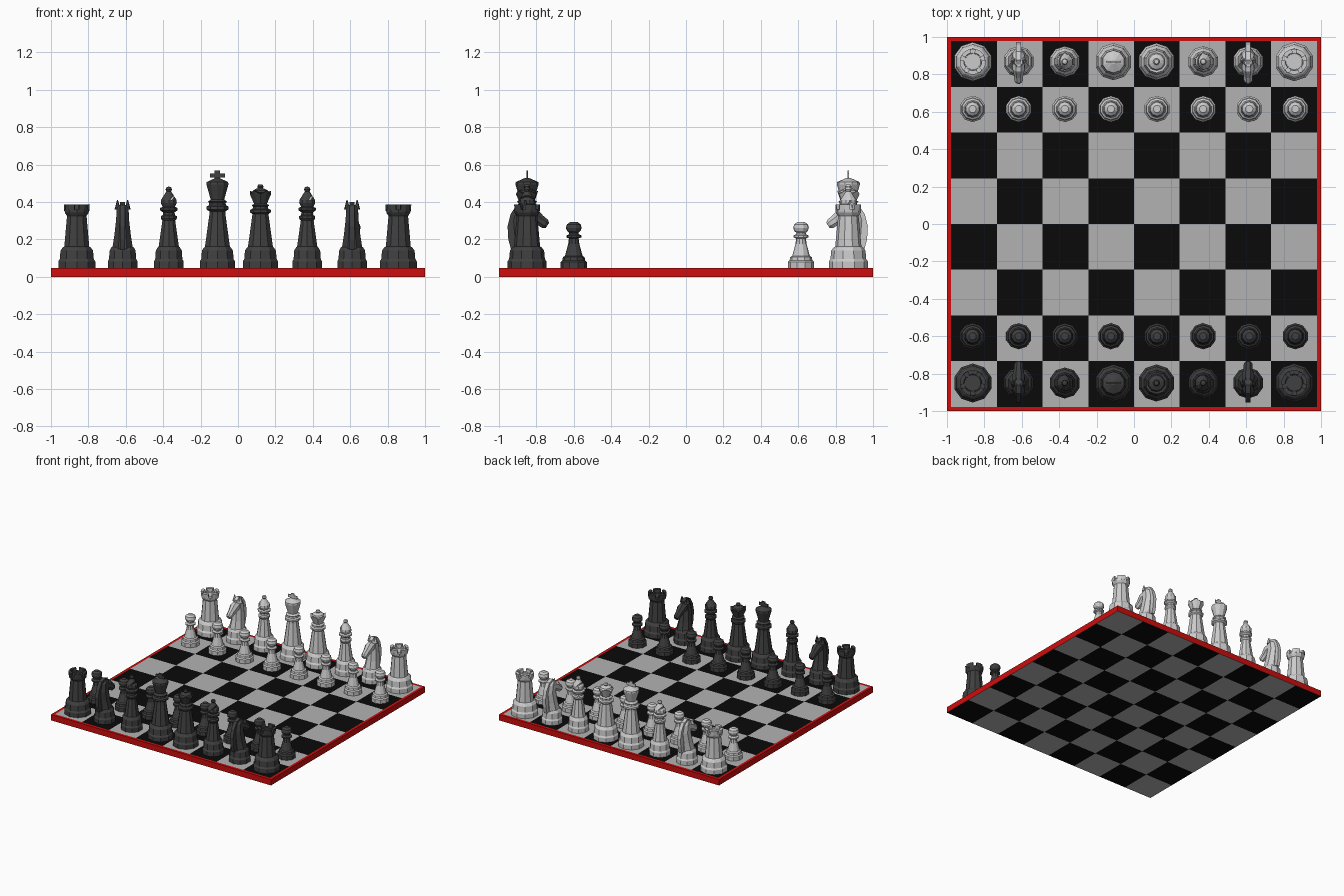
import bpy, bmesh
from math import pi, sin, cos, radians
from mathutils import Matrix, Vector

if "Cube" in bpy.data.objects:
    bpy.data.objects.remove(bpy.data.objects["Cube"])

TOP = 0.048     # board surface height
SIDES = 10


def material(name, rgb):
    m = bpy.data.materials.new(name)
    m.diffuse_color = (*rgb, 1)
    m.use_nodes = True
    m.node_tree.nodes["Principled BSDF"].inputs["Base Color"].default_value = m.diffuse_color
    return m


red = material("red_frame", (0.62, 0.004, 0.004))
black = material("black_square", (0.003, 0.003, 0.003))
light = material("light_square", (0.45, 0.45, 0.45))
dark = material("dark_piece", (0.05, 0.05, 0.05))
pale = material("pale_piece", (0.55, 0.55, 0.55))


def loft(bm, rings):
    """Skin a list of vertex-position rings and cap both ends."""
    vs = [[bm.verts.new(p) for p in r] for r in rings]
    n = len(vs[0])
    for a, b in zip(vs, vs[1:]):
        for i in range(n):
            j = (i + 1) % n
            bm.faces.new((a[i], a[j], b[j], b[i]))
    bm.faces.new(vs[0][::-1])
    bm.faces.new(vs[-1])


def lathe(bm, profile, jag=None):
    """Turned shape; jag = index of a ring whose points go up and down."""
    rings = []
    for k, (r, z) in enumerate(profile):
        rings.append([Vector((r * cos(2 * pi * (i + .5) / SIDES), r * sin(2 * pi * (i + .5) / SIDES),
                              z + (0.009 * (-1) ** i if k == jag else 0))) for i in range(SIDES)])
    loft(bm, rings)


def prism(bm, outline, half):
    """Side outline in the y-z plane, extruded along x."""
    loft(bm, [[Vector((x, y, z)) for y, z in outline] for x in (-half, half)])


def box(bm, size, centre):
    bmesh.ops.create_cube(bm, size=1, matrix=Matrix.Translation(centre) @ Matrix.Diagonal((*size, 1)))


def base(r):
    """Stepped foot shared by the large pieces."""
    return [(r, TOP), (r, .083), (r * .92, .095), (r * .88, .14), (r * .76, .157)]


def finish(bm, name):
    bmesh.ops.recalc_face_normals(bm, faces=bm.faces)
    me = bpy.data.meshes.new(name)
    bm.to_mesh(me)
    bm.free()
    return me


def rook():
    bm = bmesh.new()
    lathe(bm, base(.104) + [(.07, .162), (.055, .325), (.067, .343), (.069, .36), (.045, .36), (.044, .355)])
    # five battlements around the rim
    for k in range(5):
        rings = []
        for s in (-1, 0, 1):
            a = 2 * pi * k / 5 + pi / 2 + s * radians(25)
            rings.append([Vector((r * cos(a), r * sin(a), z))
                          for r, z in ((.046, .352), (.068, .352), (.07, .386), (.048, .386))])
        loft(bm, rings)
    return finish(bm, "rook")


def pawn():
    bm = bmesh.new()
    lathe(bm, [(.07, TOP), (.07, .08), (.061, .088), (.058, .105), (.047, .112), (.03, .175), (.026, .205),
               (.04, .211), (.04, .221), (.026, .228), (.025, .236), (.036, .245), (.042, .262),
               (.037, .28), (.02, .293)])
    return finish(bm, "pawn")


def bishop():
    bm = bmesh.new()
    lathe(bm, base(.083) + [(.057, .162), (.036, .30), (.045, .312), (.045, .324), (.034, .33), (.033, .345),
                            (.05, .357), (.05, .368), (.034, .374), (.045, .395), (.043, .412), (.018, .45),
                            (.013, .457), (.018, .467), (.013, .479), (.004, .482)])
    body = bpy.data.objects.new("bishop_body", finish(bm, "bishop_body"))
    # slanted slit in the head
    bm = bmesh.new()
    box(bm, (.07, .15, .008), (.035, 0, 0))
    slit = bpy.data.objects.new("slit_cutter", finish(bm, "slit_cutter"))
    slit.matrix_world = Matrix.Translation((.012, 0, .412)) @ Matrix.Rotation(radians(-50), 4, 'Y')
    slit.hide_render = True
    for o in (body, slit):
        bpy.context.collection.objects.link(o)
    mod = body.modifiers.new("slit", 'BOOLEAN')
    mod.operation, mod.object, mod.solver = 'DIFFERENCE', slit, 'EXACT'
    bpy.context.view_layer.update()
    me = bpy.data.meshes.new_from_object(body.evaluated_get(bpy.context.evaluated_depsgraph_get()))
    for o in (body, slit):
        bpy.data.objects.remove(o)
    return me


def royal_stem():
    return base(.099) + [(.07, .162), (.045, .335)]


def queen():
    bm = bmesh.new()
    prof = royal_stem() + [(.058, .345), (.058, .358), (.044, .364), (.042, .376), (.05, .382), (.036, .39),
                           (.06, .452)]
    lathe(bm, prof + [(.048, .45), (.042, .462), (.022, .472), (.014, .474), (.018, .482), (.012, .493)],
          jag=len(prof) - 1)
    return finish(bm, "queen")


def king():
    bm = bmesh.new()
    lathe(bm, royal_stem() + [(.044, .35), (.062, .36), (.062, .376), (.048, .383), (.046, .395), (.054, .402),
                              (.038, .413), (.062, .495), (.06, .507), (.042, .515), (.012, .528)])
    # flat cross on top
    box(bm, (.03, .008, .057), (0, 0, .539))
    box(bm, (.08, .008, .023), (0, 0, .542))
    return finish(bm, "king")


def section(y, z, long, wide, tilt):
    """Eight-sided cross-section for the horse neck and head."""
    t = radians(tilt)
    return [Vector((wide * cos(a), y + long * sin(a) * cos(t), z + long * sin(a) * sin(t)))
            for a in (2 * pi * (i + .5) / 8 for i in range(8))]


def knight():
    bm = bmesh.new()
    lathe(bm, base(.083) + [(.058, .16)])
    loft(bm, [section(*s, 0) for s in ((0, .15, .066, .06), (-.012, .22, .058, .048), (-.022, .30, .054, .038),
                                       (-.014, .36, .045, .034), (0, .385, .025, .022))])
    loft(bm, [section(*s, 56) for s in ((-.03, .352, .035, .03), (.03, .33, .044, .036), (.07, .302, .032, .026),
                                        (.096, .284, .029, .025), (.109, .275, .018, .017))])
    # mane
    prism(bm, [(.03, .375), (-.01, .4), (-.055, .385), (-.088, .335), (-.104, .27), (-.1, .2), (-.085, .145),
               (-.04, .15), (-.03, .3)], .014)
    # ears
    for x in (-.027, .027):
        bmesh.ops.create_cone(bm, segments=5, radius1=.017, radius2=.003, depth=.05, cap_ends=True,
                              matrix=Matrix.Translation((x, -.008, .385)))
    return finish(bm, "knight")


# board: red rim, chequered top and underside
bm = bmesh.new()


def quad(points, mat):
    bm.faces.new([bm.verts.new(p) for p in points]).material_index = mat


def square(x0, y0, w, z):
    return [(x0, y0, z), (x0 + w, y0, z), (x0 + w, y0 + w, z), (x0, y0 + w, z)]


for half, z in ((.978, TOP), (1, 0)):
    w = half / 4
    for i in range(8):
        for j in range(8):
            pts = square(-half + i * w, -half + j * w, w, z)
            quad(pts if z else pts[::-1], 1 + (i + j) % 2)
low, high, inner = square(-1, -1, 2, 0), square(-1, -1, 2, TOP), square(-.978, -.978, 1.956, TOP)
for i in range(4):
    j = (i + 1) % 4
    quad((low[i], low[j], high[j], high[i]), 0)
    quad((high[i], high[j], inner[j], inner[i]), 0)
bmesh.ops.remove_doubles(bm, verts=bm.verts, dist=1e-5)
mesh = bpy.data.meshes.new("board")
bm.to_mesh(mesh)
bm.free()
for m in (red, light, black):
    mesh.materials.append(m)
bpy.context.collection.objects.link(bpy.data.objects.new("board", mesh))

# pieces: both armies share the same shapes, facing each other
shapes = {"rook": rook(), "knight": knight(), "bishop": bishop(), "king": king(), "queen": queen(), "pawn": pawn()}
back_row = ["rook", "knight", "bishop", "king", "queen", "bishop", "knight", "rook"]
back_x = [-.862, -.617, -.37, -.11, .12, .37, .61, .857]
for side, mat, y_back, y_pawn, turn in (("dark", dark, -.85, -.60, 0), ("light", pale, .868, .615, pi)):
    meshes = {}
    for kind, me in shapes.items():
        meshes[kind] = me.copy()
        meshes[kind].materials.clear()
        meshes[kind].materials.append(mat)
    for i in range(8):
        for kind, x, y in ((back_row[i], back_x[i], y_back), ("pawn", -.863 + i * .2465, y_pawn)):
            ob = bpy.data.objects.new(f"{side}_{kind}_{i + 1}", meshes[kind])
            ob.location = (x, y, 0)
            ob.rotation_euler.z = turn
            bpy.context.collection.objects.link(ob)
